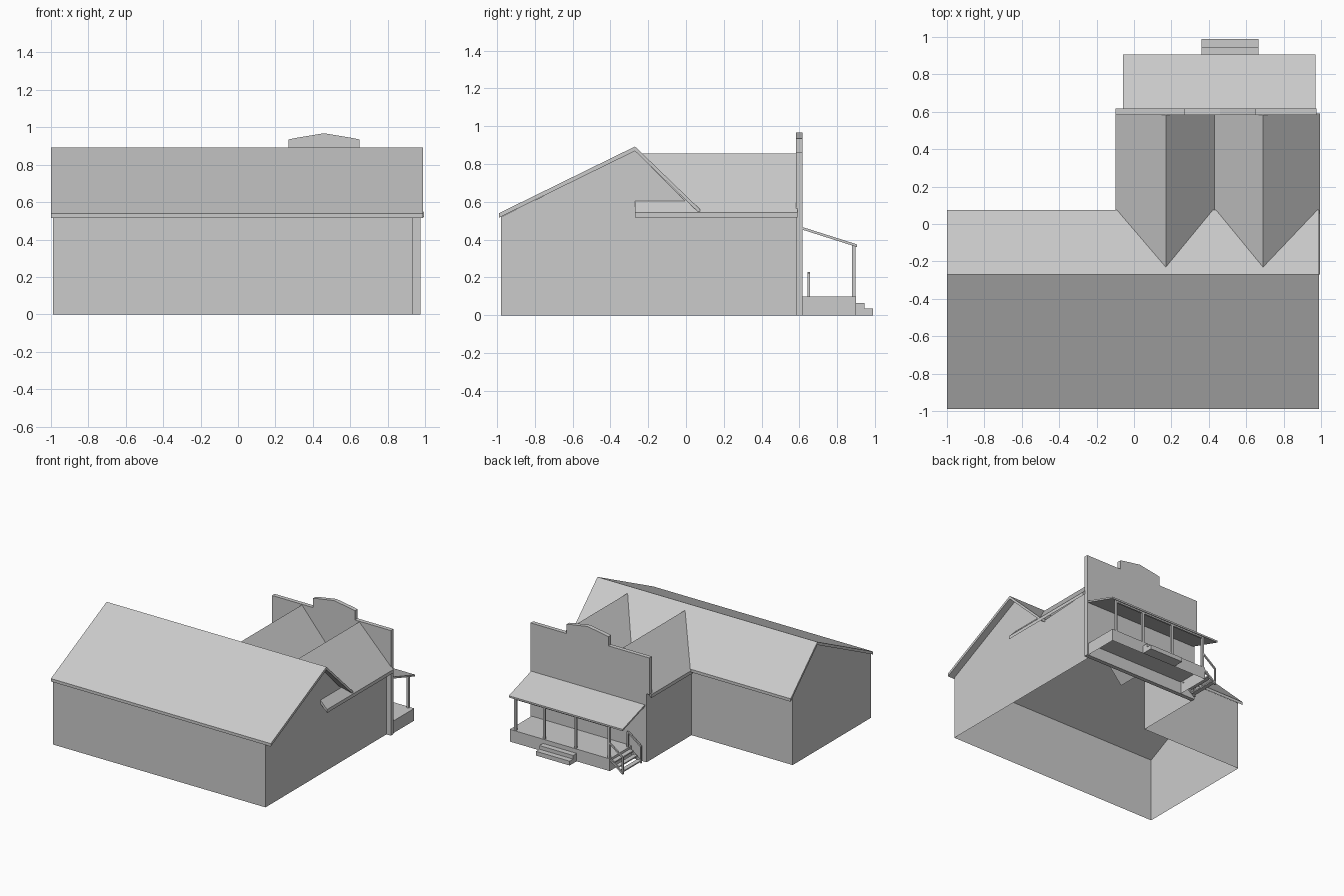
import bpy, bmesh
from mathutils import Vector

if "Cube" in bpy.data.objects:
    bpy.data.objects.remove(bpy.data.objects["Cube"])


def finish(name, bm, recalc=True):
    if recalc:
        bmesh.ops.recalc_face_normals(bm, faces=bm.faces)
    me = bpy.data.meshes.new(name)
    bm.to_mesh(me)
    bm.free()
    ob = bpy.data.objects.new(name, me)
    bpy.context.collection.objects.link(ob)
    return ob


def prism(name, pts, axis, a, b):
    """Extrude a 2D profile: axis 'x' uses (y, z), axis 'y' uses (x, z)."""
    bm = bmesh.new()
    def at(p, d):
        return (d, p[0], p[1]) if axis == 'x' else (p[0], d, p[1])
    face = bm.faces.new([bm.verts.new(at(p, a)) for p in pts])
    res = bmesh.ops.extrude_face_region(bm, geom=[face])
    vec = (b - a, 0, 0) if axis == 'x' else (0, b - a, 0)
    bmesh.ops.translate(bm, vec=vec,
                        verts=[v for v in res['geom'] if isinstance(v, bmesh.types.BMVert)])
    return finish(name, bm)


def box(name, x0, x1, y0, y1, z0, z1):
    return prism(name, [(x0, z0), (x1, z0), (x1, z1), (x0, z1)], 'y', y0, y1)


def sheet(name, pts):
    bm = bmesh.new()
    bm.faces.new([bm.verts.new(p) for p in pts])
    return finish(name, bm, False)


def bar(name, p, q, w):
    """Square bar between two points."""
    p, q = Vector(p), Vector(q)
    bm = bmesh.new()
    bmesh.ops.create_cube(bm, size=1)
    d = q - p
    bmesh.ops.scale(bm, vec=(w, w, d.length), verts=bm.verts)
    bm.transform(d.to_track_quat('Z', 'Y').to_matrix().to_4x4())
    bmesh.ops.translate(bm, vec=(p + q) / 2, verts=bm.verts)
    return finish(name, bm)


def roof(name, top, t, axis, a, b):
    return prism(name, top + [(u, z - t) for u, z in reversed(top)], axis, a, b)


# Hollow L-shaped walls, open underneath
XL, XR, XW = -0.99, 0.935, -0.075
YF, YB, YR = -0.98, 0.035, 0.59
sheet("front_wall", [(XL, YF, 0), (XR, YF, 0), (XR, YF, 0.52), (XL, YF, 0.52)])
sheet("right_wall", [(XR, YF, 0), (XR, YR, 0), (XR, YR, 0.58), (XR, 0.05, 0.55),
                     (XR, -0.27, 0.87), (XR, YF, 0.52)])
sheet("left_gable_wall", [(XL, YB, 0), (XL, YF, 0), (XL, YF, 0.52),
                          (XL, -0.27, 0.87), (XL, YB, 0.565)])
sheet("back_wall", [(XW, YB, 0), (XL, YB, 0), (XL, YB, 0.565), (XW, YB, 0.565)])
sheet("wing_left_wall", [(XW, YR, 0), (XW, YB, 0), (XW, YB, 0.55), (XW, YR, 0.55)])

# Roofs: uneven gable on the hall, double gable on the wing
roof("hall_roof", [(-0.99, 0.54), (-0.27, 0.893), (0.075, 0.56)], 0.024, 'x', -1.0, 0.99)
roof("wing_roof", [(-0.10, 0.55), (0.17, 0.855), (0.43, 0.55), (0.69, 0.855), (0.995, 0.545)],
     0.028, 'y', -0.27, 0.59)

# False front with a raised crest
prism("false_front", [(-0.075, 0), (0.975, 0), (0.975, 0.86), (0.65, 0.86), (0.65, 0.935),
                      (0.60, 0.945), (0.46, 0.968), (0.32, 0.945), (0.27, 0.935), (0.27, 0.86),
                      (-0.10, 0.86), (-0.10, 0.56), (-0.075, 0.56)], 'y', 0.583, 0.617)

# Porch deck, open underneath
deck = box("porch_deck", 0.06, 0.965, 0.617, 0.90, 0, 0.10)
bm = bmesh.new()
bm.from_mesh(deck.data)
bmesh.ops.delete(bm, geom=[f for f in bm.faces if f.normal.z < -0.9], context='FACES')
bm.to_mesh(deck.data)
bm.free()

# Porch roof, posts and beam
roof("porch_roof", [(0.60, 0.472), (0.905, 0.375)], 0.014, 'x', -0.06, 0.97)
for i, x in enumerate((0.075, 0.375, 0.66, 0.92)):
    bar(f"porch_post_{i}", (x, 0.887, 0.10), (x, 0.887, 0.37), 0.018)
box("porch_beam", 0.066, 0.93, 0.88, 0.894, 0.352, 0.37)

# Front steps
prism("front_steps", [(0.90, 0), (0.99, 0), (0.99, 0.035), (0.945, 0.035), (0.945, 0.065),
                      (0.90, 0.065)], 'x', 0.36, 0.665)

# Side stairs with stringers and handrails
for i in range(3):
    x, z = 0.055 - 0.036 * i, 0.085 - 0.03 * i
    box(f"side_tread_{i}", x - 0.036, x, 0.65, 0.887, z - 0.01, z)
for side, y in (("near", 0.65), ("far", 0.887)):
    bar(f"{side}_stringer", (0.06, y, 0.088), (-0.048, y, 0.008), 0.014)
    bar(f"{side}_handrail", (0.07, y, 0.225), (-0.05, y, 0.135), 0.012)
    bar(f"{side}_rail_bottom_post", (-0.048, y, 0), (-0.048, y, 0.14), 0.012)
    bar(f"{side}_rail_top_post", (0.072, y, 0.10), (0.072, y, 0.225), 0.012)
